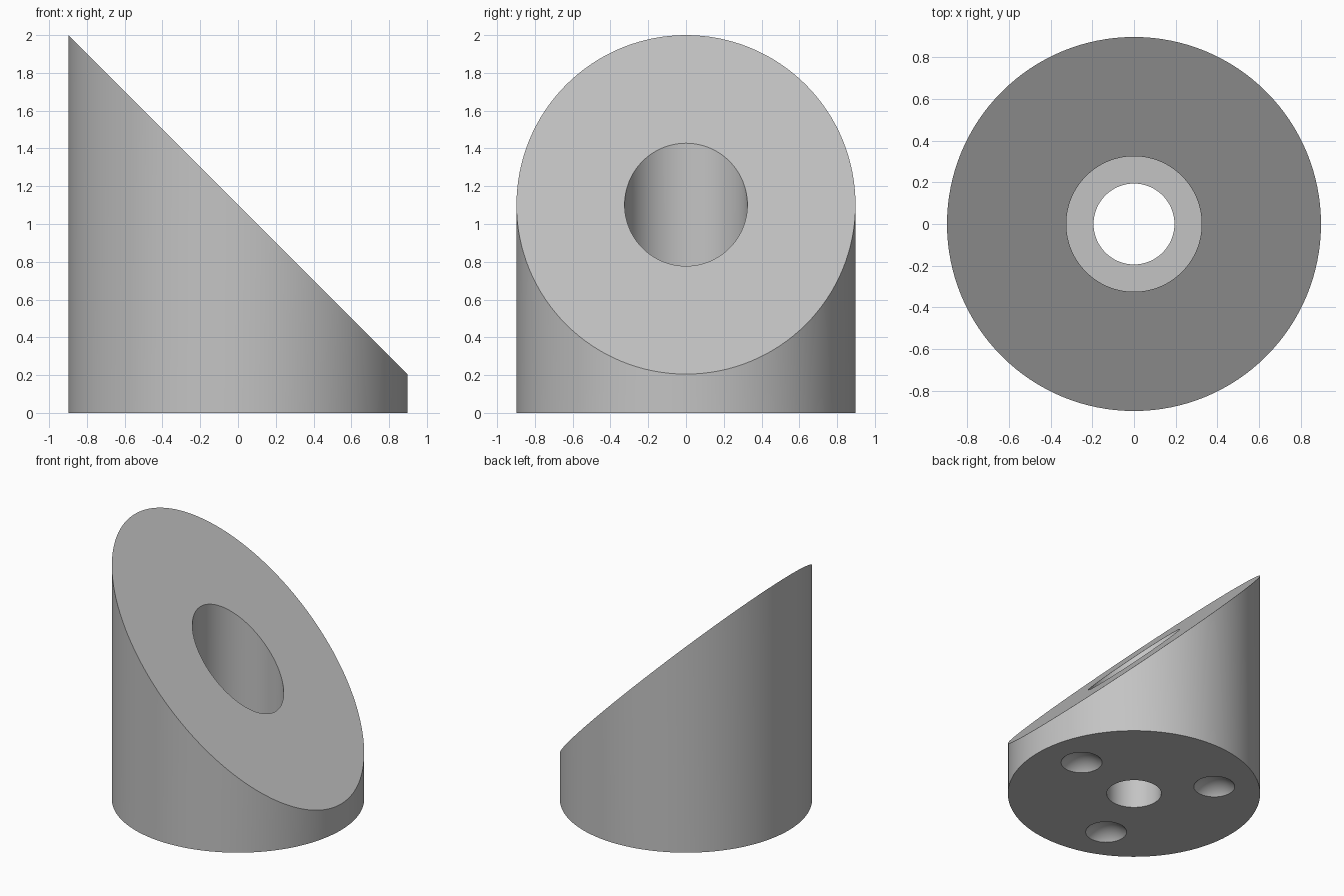
import bpy, bmesh, math
from mathutils import Vector

if "Cube" in bpy.data.objects:
    bpy.data.objects.remove(bpy.data.objects["Cube"])

R = 0.8974           # outer radius
TOP = 2.0            # highest point of the 45 degree face
BORE_FLOOR = 0.30    # floor of the wide bore
SEAT_R, SEAT_DEPTH = 0.146, 0.07

grey = bpy.data.materials.new("plain_grey")
grey.diffuse_color = (0.55, 0.55, 0.55, 1)
grey.use_nodes = True
grey.node_tree.nodes["Principled BSDF"].inputs["Base Color"].default_value = grey.diffuse_color


def to_object(bm, name):
    bmesh.ops.recalc_face_normals(bm, faces=bm.faces[:])
    mesh = bpy.data.meshes.new(name)
    bm.to_mesh(mesh)
    bm.free()
    mesh.materials.append(grey)
    obj = bpy.data.objects.new(name, mesh)
    bpy.context.collection.objects.link(obj)
    return obj


def cylinder(name, radius, z0, z1, sides=128, slope=False):
    bm = bmesh.new()
    bmesh.ops.create_cone(bm, cap_ends=True, segments=sides, radius1=radius,
                          radius2=radius, depth=z1 - z0)
    bmesh.ops.translate(bm, verts=bm.verts[:], vec=(0, 0, (z0 + z1) / 2))
    if slope:
        # slice along the 45 degree plane and close the cut
        bmesh.ops.bisect_plane(bm, geom=bm.verts[:] + bm.edges[:] + bm.faces[:],
                               plane_co=(0, 0, TOP - R), plane_no=Vector((1, 0, 1)).normalized(),
                               clear_outer=True)
        bmesh.ops.holes_fill(bm, edges=[e for e in bm.edges if e.is_boundary], sides=0)
    return to_object(bm, name)


def sphere(name, radius, centre):
    bm = bmesh.new()
    bmesh.ops.create_uvsphere(bm, u_segments=48, v_segments=32, radius=radius)
    bmesh.ops.translate(bm, verts=bm.verts[:], vec=centre)
    return to_object(bm, name)


# slanted body
body = cylinder("slanted_body", R, 0, TOP + 0.1, slope=True)

# wide bore from the slanted face, narrow hole through the base
cutters = [cylinder("wide_bore_cutter", 0.325, BORE_FLOOR, 3),
           cylinder("through_hole_cutter", 0.194, -0.5, BORE_FLOOR + 0.2)]

# three rounded seats under the base
ball = (SEAT_R ** 2 + SEAT_DEPTH ** 2) / (2 * SEAT_DEPTH)
for i in range(3):
    a = math.radians(10 + 120 * i)
    cutters.append(sphere("seat_cutter", ball,
                          (0.58 * math.cos(a), 0.58 * math.sin(a), SEAT_DEPTH - ball)))

bpy.context.view_layer.objects.active = body
for cutter in cutters:
    cutter.hide_render = True
    mod = body.modifiers.new("cut", 'BOOLEAN')
    mod.operation = 'DIFFERENCE'
    mod.solver = 'EXACT'
    mod.object = cutter
    bpy.ops.object.modifier_apply(modifier=mod.name)
    bpy.data.objects.remove(cutter)

# smooth round walls, crisp rims
bpy.ops.object.select_all(action='DESELECT')
body.select_set(True)
bpy.ops.object.shade_smooth_by_angle(angle=math.radians(20))
